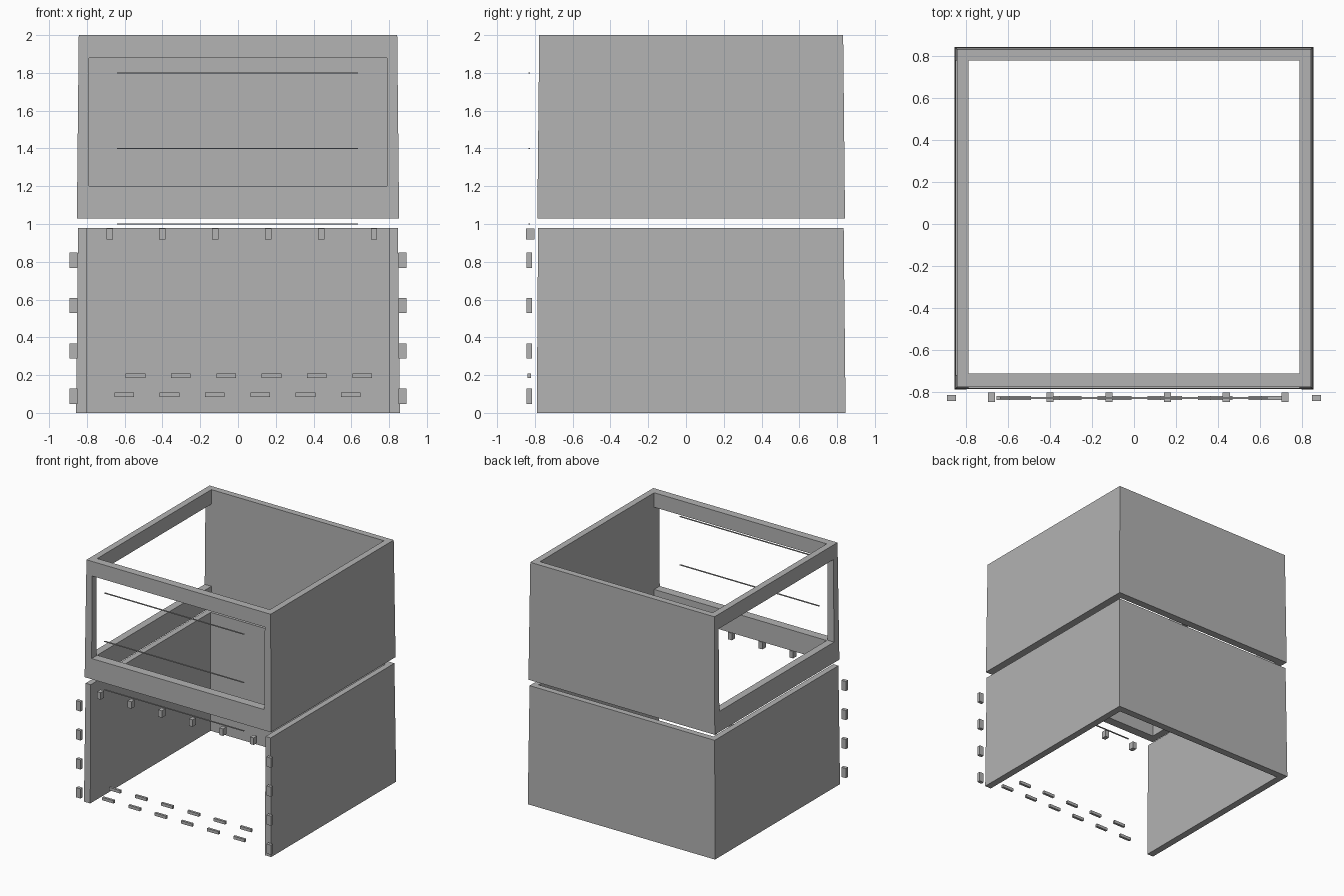
import bpy, bmesh

if "Cube" in bpy.data.objects:
    bpy.data.objects.remove(bpy.data.objects["Cube"])

grey = bpy.data.materials.new("warm_grey")
grey.diffuse_color = (0.45, 0.45, 0.45, 1)
grey.use_nodes = True
grey.node_tree.nodes["Principled BSDF"].inputs["Base Color"].default_value = grey.diffuse_color


def finish(bm, name):
    bmesh.ops.recalc_face_normals(bm, faces=bm.faces)
    mesh = bpy.data.meshes.new(name)
    bm.to_mesh(mesh)
    bm.free()
    mesh.materials.append(grey)
    ob = bpy.data.objects.new(name, mesh)
    bpy.context.collection.objects.link(ob)
    return ob


def add_box(bm, x0, x1, y0, y1, z0, z1):
    vs = bmesh.ops.create_cube(bm, size=1)["verts"]
    for v in vs:
        v.co = ((x0 + x1) / 2 + v.co.x * (x1 - x0),
                (y0 + y1) / 2 + v.co.y * (y1 - y0),
                (z0 + z1) / 2 + v.co.z * (z1 - z0))


def box(name, *dims):
    bm = bmesh.new()
    add_box(bm, *dims)
    return finish(bm, name)


def boxes(name, dims):
    bm = bmesh.new()
    for d in dims:
        add_box(bm, *d)
    return finish(bm, name)


def wall_shell(name, outline, inner, z0, z1, taper):
    """Extrude a wall plan; the outer points lean inward towards the top."""
    bm = bmesh.new()
    n = len(outline)
    rings = []
    for pts, lean, z in ((outline, 0, z0), (outline, taper, z1),
                         (inner, 0, z1), (inner, 0, z0)):
        rings.append([bm.verts.new((x - lean * (1 if x > 0 else -1),
                                    y - lean * (1 if y > 0 else -1), z)) for x, y in pts])
    return bm, rings, n


def cut(ob, *dims):
    cutter = box("opening_cutter", *dims)
    cutter.hide_render = True
    mod = ob.modifiers.new("opening", "BOOLEAN")
    mod.object = cutter
    mod.solver = "EXACT"
    bpy.context.view_layer.objects.active = ob
    bpy.ops.object.modifier_apply(modifier=mod.name)
    bpy.data.objects.remove(cutter)


# Upper storey: closed ring of four walls with window openings
outer = [(-.853, -.787), (.853, -.787), (.853, .842), (-.853, .842)]
inner = [(-.79, -.712), (.79, -.712), (.79, .78), (-.79, .78)]
bm, rings, n = wall_shell("upper_walls", outer, inner, 1.03, 2.0, .01)
for r in range(4):
    a, b = rings[r], rings[(r + 1) % 4]
    for i in range(n):
        j = (i + 1) % n
        bm.faces.new((a[i], a[j], b[j], b[i]))
upper = finish(bm, "upper_walls")
cut(upper, -.79, .79, -1, -.6, 1.2, 1.88)       # front opening
cut(upper, -1, -.6, -.72, .78, 1.2, 1.88)       # left opening

# Lower storey: U-shaped walls, open at the front
outer = [(.857, -.79), (.857, .845), (-.857, .845), (-.857, -.79)]
inner = [(.80, -.79), (.80, .785), (-.80, .785), (-.80, -.79)]
bm, rings, n = wall_shell("lower_walls", outer, inner, 0, .98, .01)
for v in rings[1]:                              # front ends lean back slightly
    if v.co.y < 0:
        v.co.y = -.783
for v in rings[2]:
    if v.co.y < 0:
        v.co.y = -.783
for r in range(4):
    a, b = rings[r], rings[(r + 1) % 4]
    for i in range(n - 1):
        bm.faces.new((a[i], a[i + 1], b[i + 1], b[i]))
for i in (0, n - 1):
    bm.faces.new([ring[i] for ring in rings])
finish(bm, "lower_walls")

# Small blocks floating in front of the open side
boxes("top_tabs", [(x - .017, x + .017, -.848, -.803, .917, .975)
                   for x in (-.68 + .28 * i for i in range(6))])
boxes("side_tabs", [(s * .871 - .021, s * .871 + .021, -.844, -.816, z - .04, z + .04)
                    for s in (-1, 1) for z in (.088, .328, .568, .808)])
for name, start, z in (("lower_slots", -.655, .097), ("upper_slots", -.595, .196)):
    boxes(name, [(start + .24 * i, start + .24 * i + .104, -.84, -.82, z - .012, z + .012)
                 for i in range(6)])

# Thin horizontal rods
boxes("rods", [(-.64, .636, -.835, -.825, z - .003, z + .003) for z in (1.0, 1.4, 1.8)])
